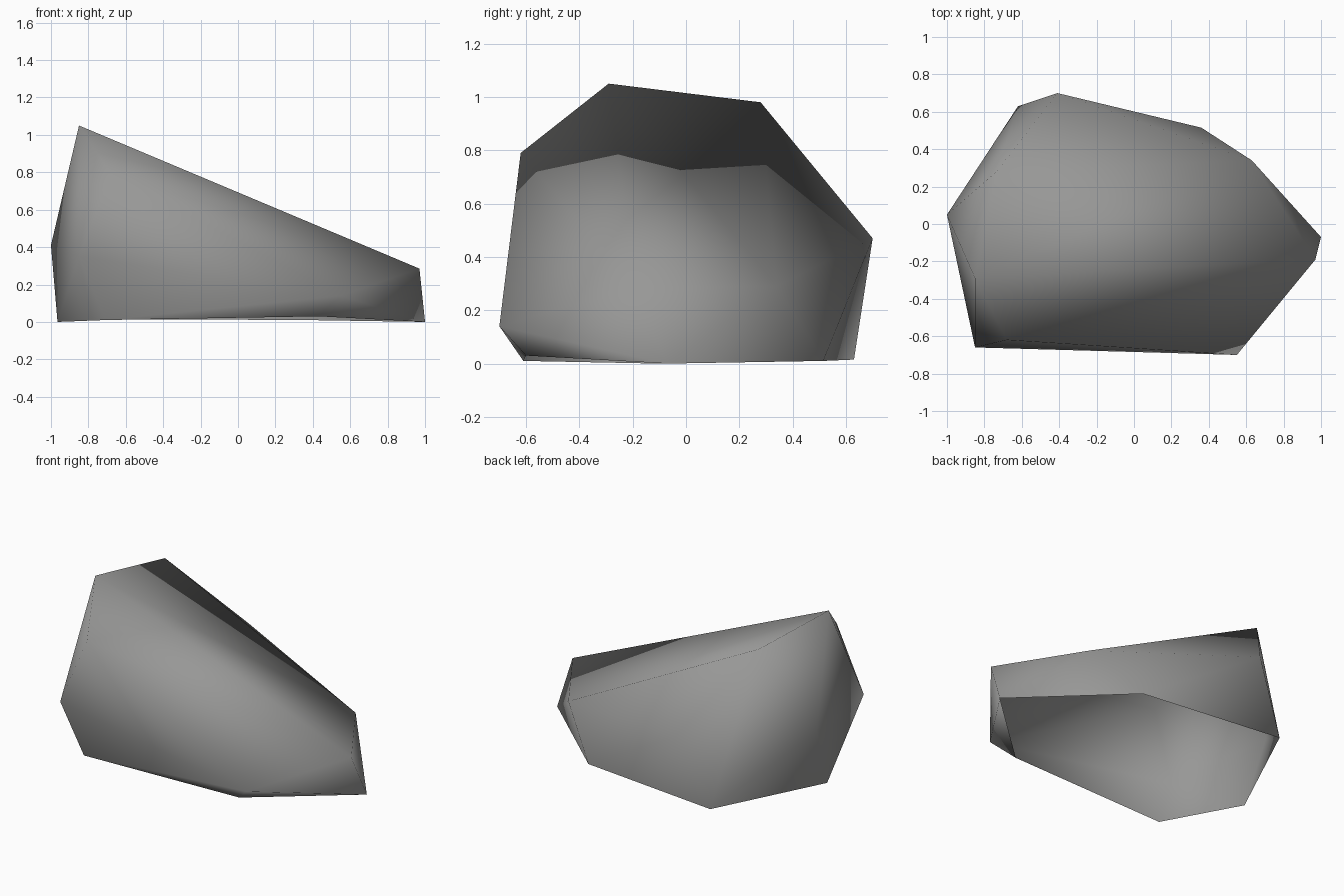
import bpy, bmesh

if "Cube" in bpy.data.objects:
    bpy.data.objects.remove(bpy.data.objects["Cube"])

# Corner points of the boulder, grouped by where they sit
TOP = [(-0.85, -0.29, 1.05), (-0.735, 0.28, 0.98), (-0.68, -0.62, 0.79)]
MIDDLE = [(-0.41, 0.70, 0.47), (-1.0, 0.05, 0.41), (-0.85, -0.66, 0.35),
          (0.63, 0.34, 0.29), (0.97, -0.19, 0.285), (0.55, -0.70, 0.14)]
BASE = [(-0.62, 0.63, 0.015), (0.36, 0.515, 0.01), (1.0, -0.07, 0.0),
        (0.43, -0.60, 0.03), (-0.71, -0.61, 0.01), (-0.965, -0.11, 0.0)]

# Boulder: convex hull around the corner points
bm = bmesh.new()
corners = [bm.verts.new(p) for p in TOP + MIDDLE + BASE]
bmesh.ops.convex_hull(bm, input=bm.verts[:])
bmesh.ops.recalc_face_normals(bm, faces=bm.faces[:])

# Shallow valley across the sloping top: turn its diagonal edge
ridge = bm.edges.get((corners[1], corners[7]))
if ridge:
    bmesh.utils.edge_rotate(ridge, False)
bm.normal_update()

# Open underside
under = [f for f in bm.faces if f.normal.z < -0.9]
bmesh.ops.delete(bm, geom=under, context='FACES')
for f in bm.faces:
    f.smooth = True

mesh = bpy.data.meshes.new("boulder")
bm.to_mesh(mesh)
bm.free()

# Single stone colour
stone = bpy.data.materials.new("stone grey")
stone.diffuse_color = (0.31, 0.31, 0.305, 1.0)
stone.use_nodes = True
stone.node_tree.nodes["Principled BSDF"].inputs["Base Color"].default_value = stone.diffuse_color
mesh.materials.append(stone)

boulder = bpy.data.objects.new("boulder", mesh)
bpy.context.collection.objects.link(boulder)
